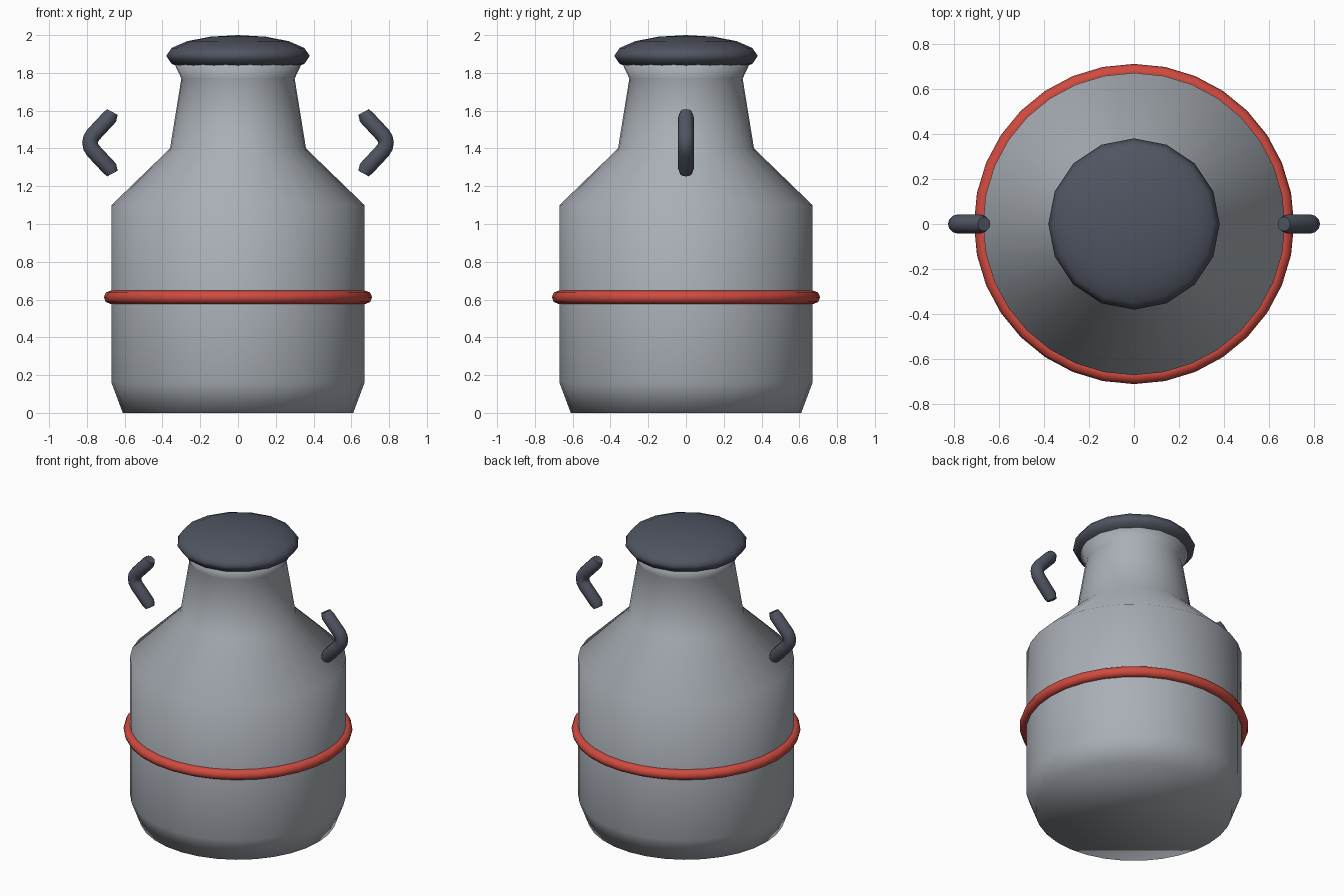
import bpy
import bmesh
from math import cos, sin, tau

if "Cube" in bpy.data.objects:
    bpy.data.objects.remove(bpy.data.objects["Cube"], do_unlink=True)


def make_material(name, rgb):
    mat = bpy.data.materials.new(name)
    mat.use_nodes = True
    colour = (*rgb, 1.0)
    mat.diffuse_color = colour
    mat.node_tree.nodes["Principled BSDF"].inputs["Base Color"].default_value = colour
    return mat


grey_metal = make_material("grey metal", (0.40, 0.43, 0.47))
dark_slate = make_material("dark slate", (0.08, 0.09, 0.12))
red_paint = make_material("red paint", (0.63, 0.07, 0.05))


def finish(obj, name, mat):
    obj.name = obj.data.name = name
    obj.data.materials.append(mat)
    for poly in obj.data.polygons:
        poly.use_smooth = True
    return obj


def lathe(name, profile, mat, segments=32):
    """Revolve (radius, height) points about z and cap both ends."""
    bm = bmesh.new()
    rings = [[bm.verts.new((r * cos(tau * i / segments), r * sin(tau * i / segments), z))
              for i in range(segments)] for r, z in profile]
    for low, high in zip(rings, rings[1:]):
        for i in range(segments):
            j = (i + 1) % segments
            bm.faces.new((low[i], low[j], high[j], high[i]))
    bm.faces.new(rings[0][::-1])
    bm.faces.new(rings[-1])
    mesh = bpy.data.meshes.new(name)
    bm.to_mesh(mesh)
    bm.free()
    obj = bpy.data.objects.new(name, mesh)
    bpy.context.collection.objects.link(obj)
    return finish(obj, name, mat)


def handle(name, side):
    """Bent tube with rounded ends; side is +1 or -1 along x."""
    middle = 1.43
    # x, height above the middle, radius factor
    half = [(0.665, 0.163, 0.75), (0.68, 0.135, 1), (0.765, 0.044, 1), (0.779, 0.022, 1)]
    path = half + [(0.783, 0, 1)] + [(x, -dz, f) for x, dz, f in reversed(half)]
    curve = bpy.data.curves.new(name, "CURVE")
    curve.dimensions = "3D"
    curve.bevel_depth = 0.042
    curve.bevel_resolution = 4
    curve.use_fill_caps = True
    spline = curve.splines.new("POLY")
    spline.points.add(len(path) - 1)
    for point, (x, dz, f) in zip(spline.points, path):
        point.co = (side * x, 0, middle + dz, 1)
        point.radius = f
    obj = bpy.data.objects.new(name, curve)
    bpy.context.collection.objects.link(obj)
    bpy.ops.object.select_all(action="DESELECT")
    obj.select_set(True)
    bpy.context.view_layer.objects.active = obj
    bpy.ops.object.convert(target="MESH")
    return finish(bpy.context.object, name, dark_slate)


# Can body, from the base up to the flared rim
lathe("can_body", [(0.61, 0), (0.67, 0.16), (0.67, 1.1), (0.36, 1.4),
                   (0.30, 1.77), (0.34, 1.855)], grey_metal)

# Flattened domed lid
bpy.ops.mesh.primitive_uv_sphere_add(segments=16, ring_count=8, radius=1, location=(0, 0, 1.89))
lid = bpy.context.object
lid.scale = (0.38, 0.38, 0.11)
finish(lid, "lid", dark_slate)

# Painted band around the belly
bpy.ops.mesh.primitive_torus_add(major_segments=32, minor_segments=8,
                                 major_radius=0.675, minor_radius=0.035,
                                 location=(0, 0, 0.612))
finish(bpy.context.object, "belly_band", red_paint)

# Pair of side handles
handle("left_handle", 1)
handle("right_handle", -1)
